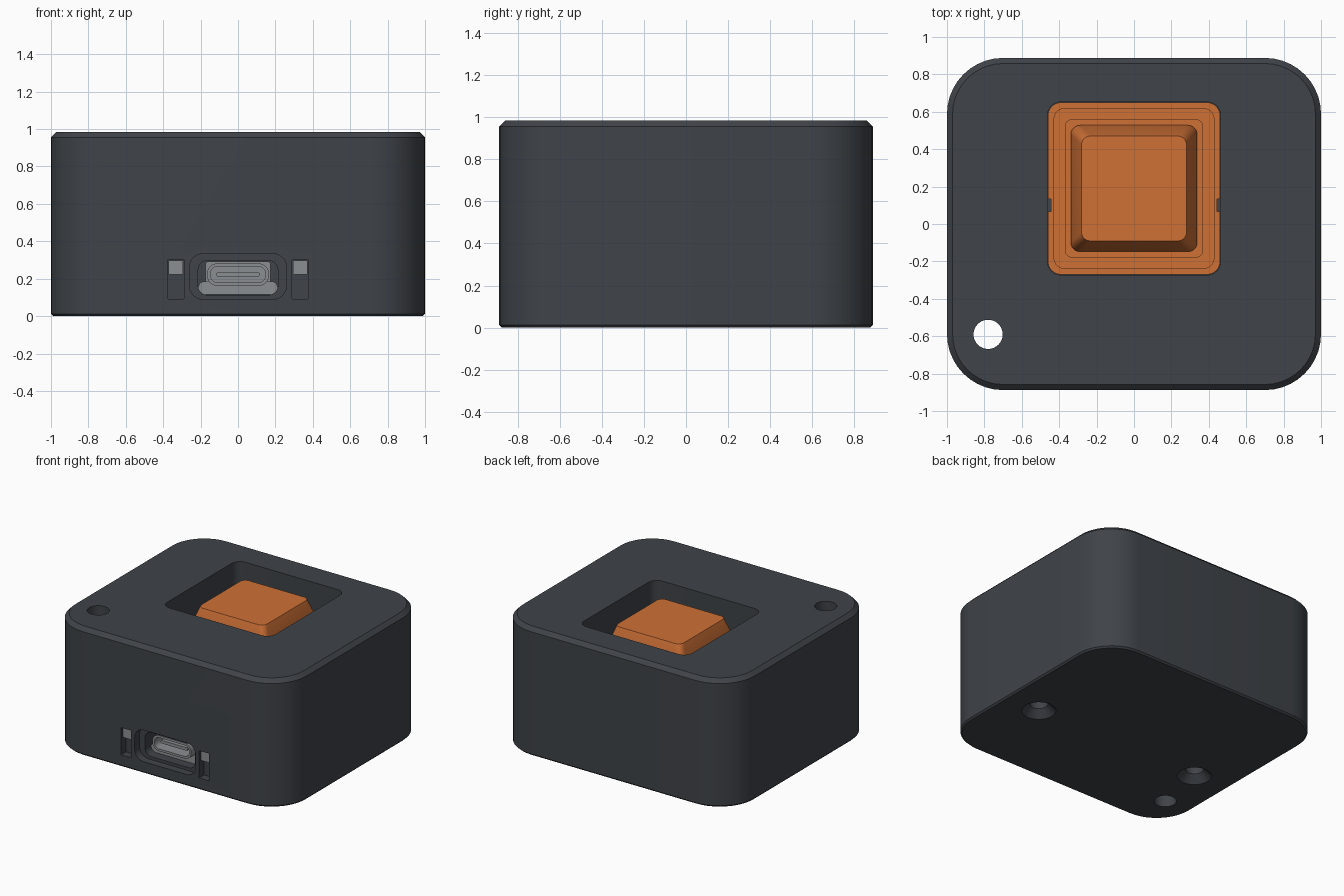
import bpy, bmesh, math

old = bpy.data.objects.get("Cube")
if old:
    bpy.data.objects.remove(old, do_unlink=True)


def material(name, rgb):
    m = bpy.data.materials.new(name)
    m.use_nodes = True
    color = (*rgb, 1.0)
    m.diffuse_color = color
    m.node_tree.nodes["Principled BSDF"].inputs["Base Color"].default_value = color
    return m


SLATE = material("dark slate plastic", (0.050, 0.057, 0.066))
ORANGE = material("orange plastic", (0.62, 0.165, 0.037))
METAL = material("grey metal", (0.26, 0.275, 0.285))


def outline(hw, hh, r, n=10):
    """Rounded rectangle around the origin."""
    points = []
    for k, (sx, sy) in enumerate([(1, 1), (-1, 1), (-1, -1), (1, -1)]):
        for i in range(n + 1):
            a = math.pi / 2 * (k + i / n)
            points.append((sx * (hw - r) + r * math.cos(a),
                           sy * (hh - r) + r * math.sin(a)))
    return points


def loft(name, mat, sections, center=(0, 0), axis="z"):
    """Stack of rounded rectangles (half width, half height, radius, position)."""
    bm = bmesh.new()
    rings = []
    for hw, hh, r, pos in sections:
        ring = []
        for u, v in outline(hw, hh, r):
            u, v = u + center[0], v + center[1]
            ring.append(bm.verts.new((u, v, pos) if axis == "z" else (u, pos, v)))
        rings.append(ring)
    count = len(rings[0])
    for a, b in zip(rings, rings[1:]):
        for i in range(count):
            j = (i + 1) % count
            bm.faces.new((a[i], a[j], b[j], b[i]))
    bm.faces.new(rings[0])
    bm.faces.new(rings[-1])
    bmesh.ops.remove_doubles(bm, verts=bm.verts, dist=1e-5)
    bmesh.ops.recalc_face_normals(bm, faces=bm.faces)
    mesh = bpy.data.meshes.new(name)
    bm.to_mesh(mesh)
    bm.free()
    mesh.materials.append(mat)
    ob = bpy.data.objects.new(name, mesh)
    bpy.context.collection.objects.link(ob)
    return ob


def prism(name, mat, hw, hh, r, start, end, center=(0, 0), axis="z"):
    return loft(name, mat, [(hw, hh, r, start), (hw, hh, r, end)], center, axis)


def cut(ob, cutters):
    """Subtract the cutters, bake the result and discard them."""
    for c in cutters:
        mod = ob.modifiers.new("cut", "BOOLEAN")
        mod.operation = "DIFFERENCE"
        mod.solver = "EXACT"
        mod.object = c
    bpy.context.view_layer.update()
    graph = bpy.context.evaluated_depsgraph_get()
    baked = bpy.data.meshes.new_from_object(ob.evaluated_get(graph))
    ob.modifiers.clear()
    ob.data = baked
    for c in cutters:
        bpy.data.objects.remove(c, do_unlink=True)


# Main dimensions
W, D, H, R = 1.0, 0.888, 0.985, 0.3
KEY = (0, 0.19)
PORT = (0, 0.212)

# Case with chamfered top and bottom rims
case = loft("case", SLATE, [
    (W - 0.012, D - 0.012, R - 0.012, 0), (W, D, R, 0.012),
    (W, D, R, H - 0.03), (W - 0.03, D - 0.03, R - 0.03, H)])

# Key well, lanyard hole, port recess and port opening
cutters = [
    prism("key_well_cutter", SLATE, 0.462, 0.462, 0.07, 0.66, 1.2, KEY),
    prism("lanyard_hole_cutter", SLATE, 0.078, 0.078, 0.078, -0.2, 1.2, (-0.78, -0.59)),
    prism("port_recess_cutter", SLATE, 0.26, 0.122, 0.075, -1.1, -D + 0.06, PORT, "y"),
    prism("port_opening_cutter", SLATE, 0.213, 0.092, 0.05, -0.95, -D + 0.3,
          (0, 0.205), "y"),
]
for s in (-1, 1):
    # Countersunk screw holes underneath and latch slots on the front
    cutters.append(loft("screw_cutter", SLATE, [
        (0.13, 0.13, 0.13, -0.01), (0.065, 0.065, 0.065, 0.055),
        (0.065, 0.065, 0.065, 0.35)], (s * 0.71, -0.19)))
    cutters.append(prism("latch_cutter", SLATE, 0.043, 0.105, 0.003, -1.1, -D + 0.06,
                         (s * 0.333, 0.197), "y"))
cut(case, cutters)

# Key: raised tapered cap
cap = loft("key_cap", ORANGE, [
    (0.338, 0.338, 0.05, 0.70), (0.338, 0.338, 0.05, 0.79),
    (0.28, 0.28, 0.045, 0.955)], KEY)

# Key: stepped flange at the bottom of the well
flange = loft("key_flange", ORANGE, [
    (0.46, 0.46, 0.07, 0.662), (0.46, 0.46, 0.07, 0.74),
    (0.43, 0.43, 0.06, 0.74), (0.43, 0.43, 0.06, 0.76),
    (0.37, 0.37, 0.04, 0.76), (0.37, 0.37, 0.04, 0.78)], KEY)
cut(flange, [prism("notch_cutter", ORANGE, 0.022, 0.034, 0.003, 0.5, 0.9,
                   (s * 0.465, 0.10)) for s in (-1, 1)])

# Port: shell, tongue, rear body and lower tray
shell = prism("port_shell", METAL, 0.165, 0.06, 0.055, -D + 0.08, -D + 0.28,
              (0, 0.222), "y")
cut(shell, [prism("shell_cutter", METAL, 0.148, 0.043, 0.04, -1, -D + 0.22,
                  (0, 0.222), "y")])
tongue = prism("port_tongue", METAL, 0.115, 0.012, 0.008, -D + 0.11, -D + 0.25,
               (0, 0.222), "y")
body = prism("port_body", METAL, 0.175, 0.085, 0.02, -D + 0.17, -D + 0.28,
             (0, 0.208), "y")
cut(body, [prism("body_cutter", METAL, 0.15, 0.045, 0.04, -1, -D + 0.22,
                 (0, 0.222), "y")])
tray = prism("port_tray", METAL, 0.211, 0.035, 0.03, -D + 0.13, -D + 0.28,
             (0, 0.15), "y")
cut(tray, [prism("tray_cutter", METAL, 0.15, 0.045, 0.04, -1, -D + 0.22,
                 (0, 0.222), "y")])

# Latch lugs in the tops of the front slots
lugs = [prism(side + "_latch_lug", METAL, 0.038, 0.037, 0.004, -D + 0.015, -D + 0.065,
              (s * 0.333, 0.26), "y") for side, s in (("right", -1), ("left", 1))]

# Smooth the rounded corners, keep hard edges
for ob in bpy.context.selected_objects:
    ob.select_set(False)
for ob in [case, cap, flange, shell, tongue, body, tray, *lugs]:
    ob.select_set(True)
bpy.context.view_layer.objects.active = case
bpy.ops.object.shade_smooth_by_angle(angle=math.radians(30))
